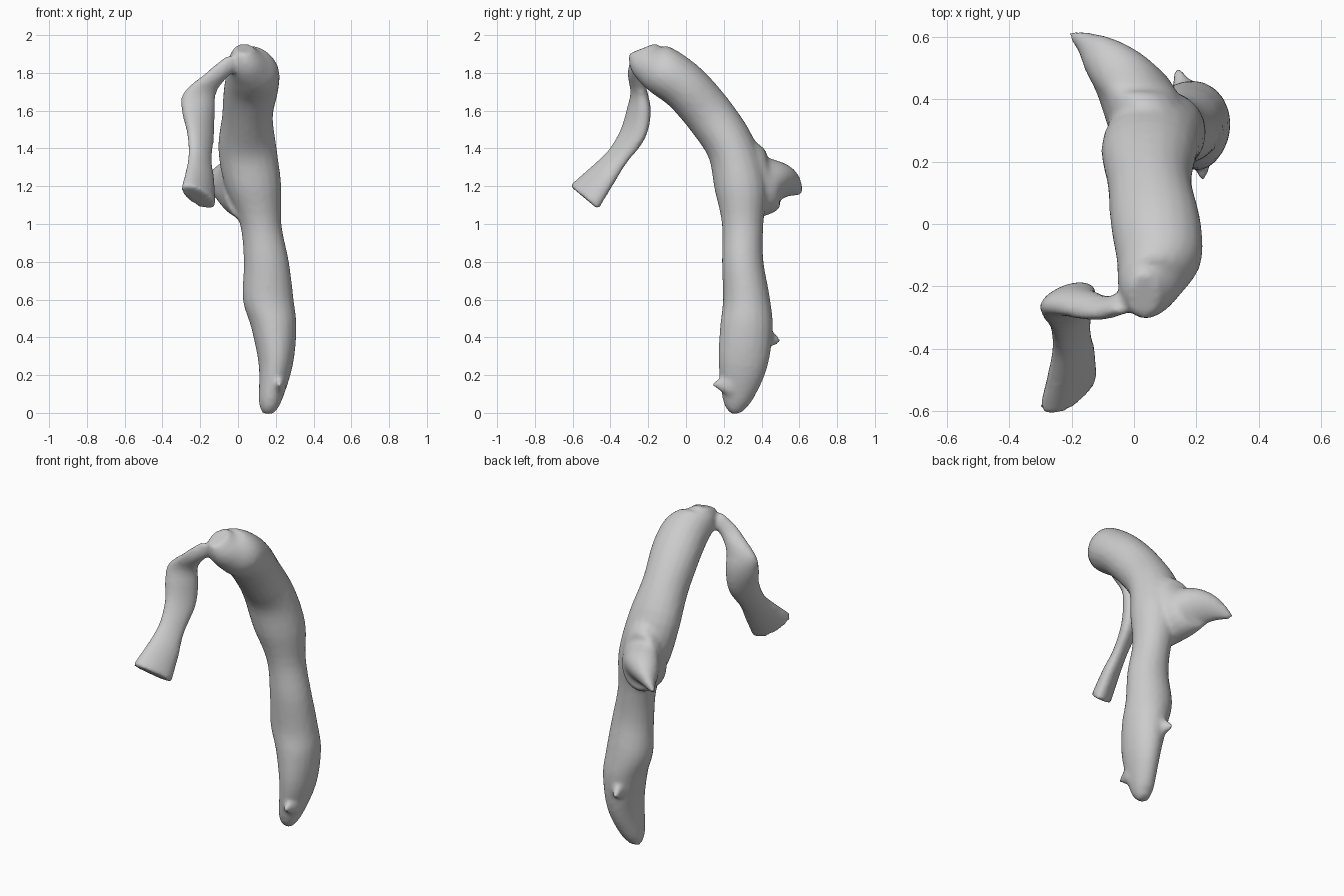
import bpy, bmesh
from math import cos, sin, tau
from mathutils import Vector

if "Cube" in bpy.data.objects:
    bpy.data.objects.remove(bpy.data.objects["Cube"])

grey = bpy.data.materials.new("pale grey")
grey.use_nodes = True
colour = (0.6, 0.6, 0.6, 1)
grey.diffuse_color = colour
grey.node_tree.nodes["Principled BSDF"].inputs["Base Color"].default_value = colour

SIDES, STEPS = 20, 4
SIDEWAYS = Vector((1, 0, 0))


def blend(before, start, end, after, t):
    """Smooth curve between start and end, shaped by the neighbouring stations."""
    leave = (end - before) / 2
    arrive = (after - start) / 2
    ease = t * t * (3 - 2 * t)
    return (start + (end - start) * ease
            + leave * (t * (1 - t) ** 2)
            - arrive * (t * t * (1 - t)))


def loft(bm, stations, lean=0):
    """Skin oval sections set across a path: x, y, z, half width, half depth."""
    points = [Vector(station) for station in stations]
    padded = [points[0], *points, points[-1]]
    path = [blend(*padded[i:i + 4], step / STEPS)
            for i in range(len(points) - 1) for step in range(STEPS)]
    path.append(points[-1])
    centres = [Vector(station[:3]) for station in path]
    rings = []
    for i, station in enumerate(path):
        tangent = centres[min(i + 1, len(path) - 1)] - centres[max(i - 1, 0)]
        depth = tangent.cross(SIDEWAYS).normalized() * station[4]
        depth.x = lean * station[4]
        width = SIDEWAYS * station[3]
        angles = [tau * side / SIDES for side in range(SIDES)]
        rings.append([bm.verts.new(centres[i] + width * cos(angle) + depth * sin(angle))
                      for angle in angles])
    for lower, upper in zip(rings, rings[1:]):
        for side in range(SIDES):
            after = (side + 1) % SIDES
            bm.faces.new((lower[side], lower[after], upper[after], upper[side]))
    bm.faces.new(reversed(rings[0]))
    bm.faces.new(rings[-1])


bm = bmesh.new()

# Main shaft, rising and then arching forward
loft(bm, [
    (.16, .28, 0, .03, .03),
    (.17, .27, .06, .06, .075),
    (.2, .3, .25, .09, .13),
    (.19, .32, .45, .12, .14),
    (.16, .32, .6, .135, .125),
    (.15, .3, .8, .12, .11),
    (.12, .3, 1, .11, .11),
    (.08, .29, 1.2, .15, .14),
    (.05, .24, 1.4, .155, .13),
    (.05, .13, 1.57, .135, .13),
    (.07, 0, 1.72, .145, .13),
    (.08, -.12, 1.81, .135, .13),
    (.05, -.2, 1.87, .1, .11),
    (.03, -.23, 1.93, .05, .075)])

# Pointed spur at the back
loft(bm, [
    (.06, .3, 1.23, .14, .23),
    (.01, .42, 1.21, .13, .17),
    (-.04, .5, 1.22, .12, .11),
    (-.1, .56, 1.2, .08, .07),
    (-.2, .61, 1.16, .015, .015)])

# Thin hanging hook with a flared end
loft(bm, [
    (0, -.24, 1.87, .06, .05),
    (-.1, -.27, 1.8, .065, .04),
    (-.2, -.25, 1.7, .085, .045),
    (-.21, -.25, 1.6, .08, .065),
    (-.2, -.28, 1.48, .06, .07),
    (-.2, -.36, 1.36, .05, .06),
    (-.2, -.44, 1.26, .06, .075),
    (-.21, -.54, 1.14, .07, .1)], lean=-.6)

# Small chips on the lower shaft
loft(bm, [(.17, .4, .4, .05, .08), (.14, .5, .38, .01, .01)])
loft(bm, [(.22, .24, .15, .04, .07), (.22, .14, .15, .01, .01)])

bmesh.ops.recalc_face_normals(bm, faces=bm.faces)
mesh = bpy.data.meshes.new("hooked_bone")
bm.to_mesh(mesh)
bm.free()
mesh.materials.append(grey)
bone = bpy.data.objects.new("hooked_bone", mesh)
bpy.context.collection.objects.link(bone)

# Fuse the parts into one skin and soften the joins
fuse = bone.modifiers.new("fuse", "REMESH")
fuse.mode = "VOXEL"
fuse.voxel_size = 0.013
fuse.use_smooth_shade = True
soften = bone.modifiers.new("soften", "SMOOTH")
soften.factor = 0.5
soften.iterations = 6
